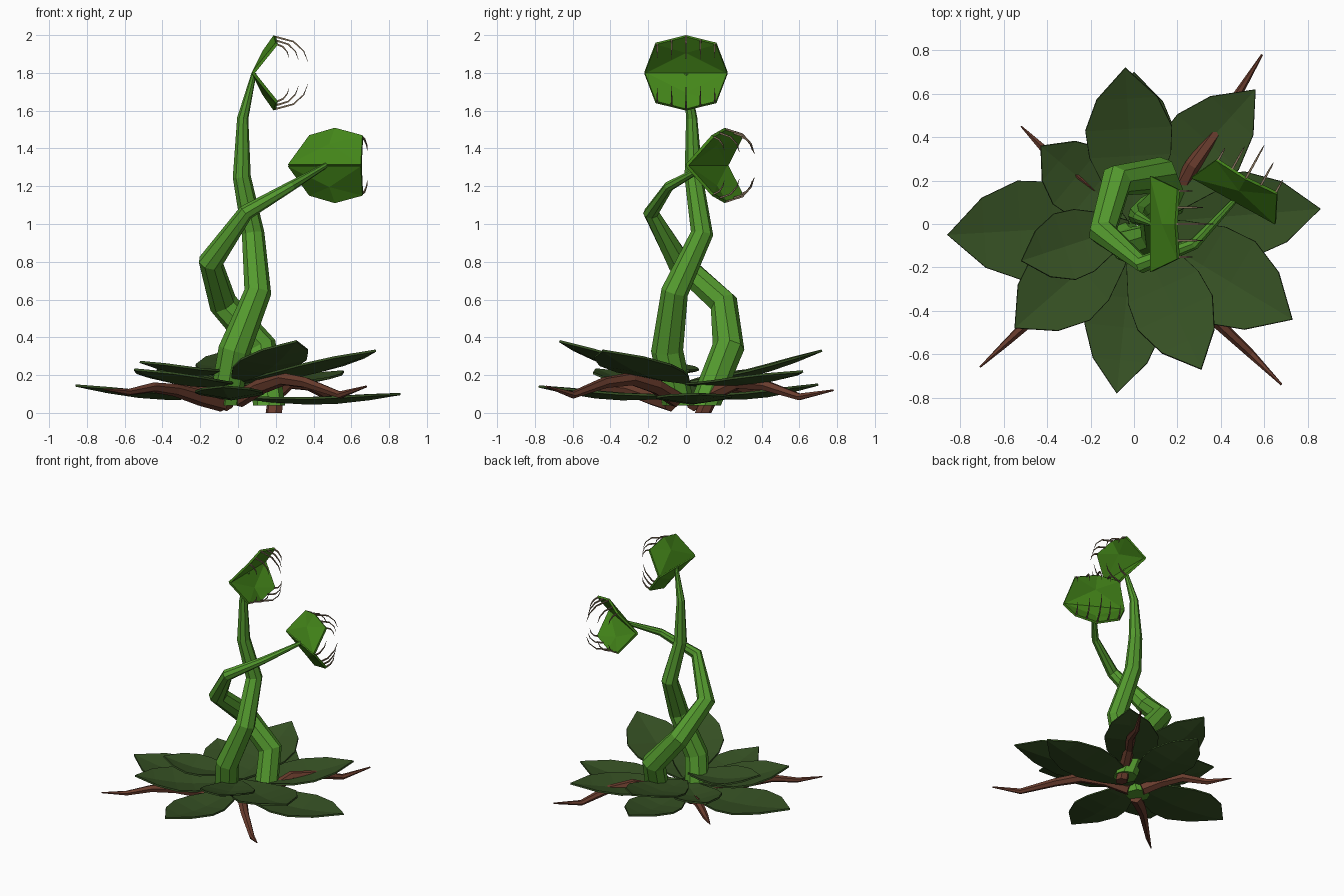
import bpy, bmesh, math
from mathutils import Vector

if "Cube" in bpy.data.objects:
    bpy.data.objects.remove(bpy.data.objects["Cube"])


def material(name, rgb):
    m = bpy.data.materials.new(name)
    m.diffuse_color = (*rgb, 1)
    m.use_nodes = True
    m.node_tree.nodes["Principled BSDF"].inputs["Base Color"].default_value = m.diffuse_color
    return m


STEM = material("stem_green", (0.09, 0.33, 0.028))
HEAD = material("trap_green", (0.058, 0.24, 0.01))
LEAF = material("leaf_green", (0.036, 0.08, 0.017))
ROOT = material("root_brown", (0.14, 0.045, 0.026))
TOOTH = material("tooth_tan", (0.22, 0.16, 0.1))


def finish(name, bm, mat, thickness=0, offset=0):
    bmesh.ops.recalc_face_normals(bm, faces=bm.faces)
    me = bpy.data.meshes.new(name)
    bm.to_mesh(me)
    bm.free()
    me.materials.append(mat)
    ob = bpy.data.objects.new(name, me)
    bpy.context.collection.objects.link(ob)
    if thickness:
        mod = ob.modifiers.new("thickness", 'SOLIDIFY')
        mod.thickness = thickness
        mod.offset = offset
    return ob


def tube(bm, path, sides, first_dir=None):
    """Faceted tapering tube through (x, y, z, radius) points."""
    pts = [Vector(p[:3]) for p in path]
    rings, ref = [], None
    for i, p in enumerate(pts):
        a = (p - pts[i - 1]).normalized() if i else Vector()
        b = (pts[i + 1] - p).normalized() if i < len(pts) - 1 else Vector()
        d = (a + b).normalized()
        if i == 0 and first_dir:
            d = Vector(first_dir)
        if ref is None:
            ref = d.orthogonal()
        ref = (ref - d * ref.dot(d)).normalized()
        side = d.cross(ref)
        r = path[i][3]
        rings.append([bm.verts.new(p + r * (ref * math.cos(k * math.tau / sides)
                                            + side * math.sin(k * math.tau / sides)))
                      for k in range(sides)])
    for lo, hi in zip(rings, rings[1:]):
        for k in range(sides):
            n = (k + 1) % sides
            bm.faces.new((lo[k], lo[n], hi[n], hi[k]))
    bm.faces.new(rings[0][::-1])
    bm.faces.new(rings[-1])


# Two twisting stems
stems = {
    "tall_stem": [(-0.07, -0.04, 0.04, 0.085), (-0.02, -0.10, 0.33, 0.085),
                  (0.105, -0.06, 0.64, 0.072), (0.08, 0.085, 0.95, 0.06),
                  (0.02, 0.04, 1.25, 0.048), (0.025, 0.03, 1.56, 0.03),
                  (0.085, 0.0, 1.80, 0.013)],
    "short_stem": [(0.165, 0.10, 0.04, 0.085), (0.12, 0.225, 0.35, 0.085),
                   (-0.08, 0.20, 0.58, 0.076), (-0.145, -0.04, 0.80, 0.066),
                   (0.04, -0.185, 1.06, 0.042), (0.28, -0.09, 1.2, 0.027),
                   (0.465, 0.11, 1.31, 0.014)],
}
for name, path in stems.items():
    bm = bmesh.new()
    tube(bm, path, 8, (0, 0, 1))
    finish(name, bm, STEM)


# Trap heads: two hinged lobes, each edged with five curved teeth
def trap(name, origin, angle):
    o = Vector(origin)
    f = Vector((math.cos(angle), math.sin(angle), 0))
    s = Vector((-f.y, f.x, 0))

    def at(fwd, side, up):
        return o + f * fwd + s * side + Vector((0, 0, up))

    teeth = bmesh.new()
    for label, sg in (("upper", 1), ("lower", -1)):
        bm = bmesh.new()
        hub = bm.verts.new(at(0.055, 0, sg * 0.11))
        rim = [bm.verts.new(at(x, y, sg * z)) for x, y, z in
               [(0, -0.22, 0), (0.125, -0.16, 0.155), (0.115, 0, 0.195),
                (0.125, 0.16, 0.155), (0, 0.22, 0)]]
        for i in range(5):
            bm.faces.new((hub, rim[i], rim[(i + 1) % 5]))
        finish(f"{name}_{label}_lobe", bm, HEAD, 0.016)
        for k in (-2, -1, 0, 1, 2):
            y, e = k * 0.076, abs(k) / 2
            reach, z = 0.17 - 0.10 * e, 0.192 - 0.04 * e
            tip = 0.06 + 0.02 * e
            tube(teeth, [(*at(0.115 + 0.01 * e, y, sg * z), 0.007),
                         (*at(0.12 + 0.55 * reach, y, sg * (z - 0.2 * (z - tip))), 0.006),
                         (*at(0.12 + 0.87 * reach, y, sg * (z - 0.58 * (z - tip))), 0.004),
                         (*at(0.12 + reach, y, sg * tip), 0.001)], 4)
    finish(f"{name}_teeth", teeth, TOOTH)


trap("tall_trap", (0.08, 0, 1.8), 0)
trap("short_trap", (0.46, 0.11, 1.31), math.radians(61))

# Rosette of leaves: tip x, y, z, base height, half width
leaves = [
    (0.86, 0.07, 0.10, 0.08, 0.20), (-0.08, -0.78, 0.14, 0.09, 0.18),
    (-0.86, -0.05, 0.145, 0.09, 0.23), (0.0, 0.70, 0.15, 0.09, 0.19),
    (0.56, 0.62, 0.22, 0.15, 0.19), (-0.55, -0.48, 0.23, 0.15, 0.20),
    (0.73, -0.44, 0.33, 0.16, 0.22), (-0.43, 0.36, 0.23, 0.15, 0.17),
    (0.31, -0.67, 0.38, 0.16, 0.19), (-0.04, 0.72, 0.33, 0.16, 0.20),
    (-0.52, -0.17, 0.27, 0.22, 0.16),
]
PROFILE = [(0, 0.15), (0.2, 0.6), (0.42, 0.94), (0.6, 1), (0.8, 0.7), (1, 0)]
for n, (x, y, z, base, half) in enumerate(leaves, 1):
    tip = Vector((x, y, z))
    d = Vector((x, y, 0)).normalized()
    start = d * 0.02 + Vector((0, 0, base))
    side = Vector((-d.y, d.x, 0))
    bm = bmesh.new()
    rows = []
    for t, w in PROFILE:
        mid = start.lerp(tip, t) - Vector((0, 0, 0.04 * math.sin(math.pi * t)))
        lift = Vector((0, 0, 0.03 * w))
        c = bm.verts.new(mid)
        rows.append((bm.verts.new(mid - side * half * w + lift), c,
                     bm.verts.new(mid + side * half * w + lift)) if w else (c, c, c))
    for a, b in zip(rows, rows[1:]):
        for i in (0, 1):
            quad = list(dict.fromkeys((a[i], a[i + 1], b[i + 1], b[i])))
            bm.faces.new(quad)
    finish(f"leaf_{n}", bm, LEAF, 0.012)

# Arching roots
roots = [
    [(0.19, 0.09, 0.0, 0.045), (0.20, 0.14, 0.10, 0.042), (0.27, 0.27, 0.16, 0.036),
     (0.38, 0.42, 0.145, 0.03), (0.48, 0.60, 0.085, 0.02), (0.59, 0.78, 0.12, 0.005)],
    [(0.0, -0.05, 0.07, 0.045), (0.12, -0.16, 0.14, 0.042), (0.24, -0.29, 0.18, 0.036),
     (0.36, -0.43, 0.16, 0.03), (0.54, -0.60, 0.095, 0.02), (0.68, -0.74, 0.14, 0.005)],
    [(-0.08, -0.08, 0.05, 0.045), (-0.2, -0.18, 0.08, 0.042), (-0.33, -0.3, 0.12, 0.034),
     (-0.45, -0.42, 0.135, 0.027), (-0.58, -0.54, 0.11, 0.018), (-0.71, -0.66, 0.125, 0.004)],
    [(-0.05, 0.03, 0.05, 0.045), (-0.14, 0.12, 0.10, 0.04), (-0.26, 0.22, 0.14, 0.032),
     (-0.4, 0.33, 0.11, 0.022), (-0.52, 0.45, 0.13, 0.004)],
]
for n, path in enumerate(roots, 1):
    bm = bmesh.new()
    tube(bm, path, 6, (0, 0, 1) if n == 1 else None)
    finish(f"root_{n}", bm, ROOT)
